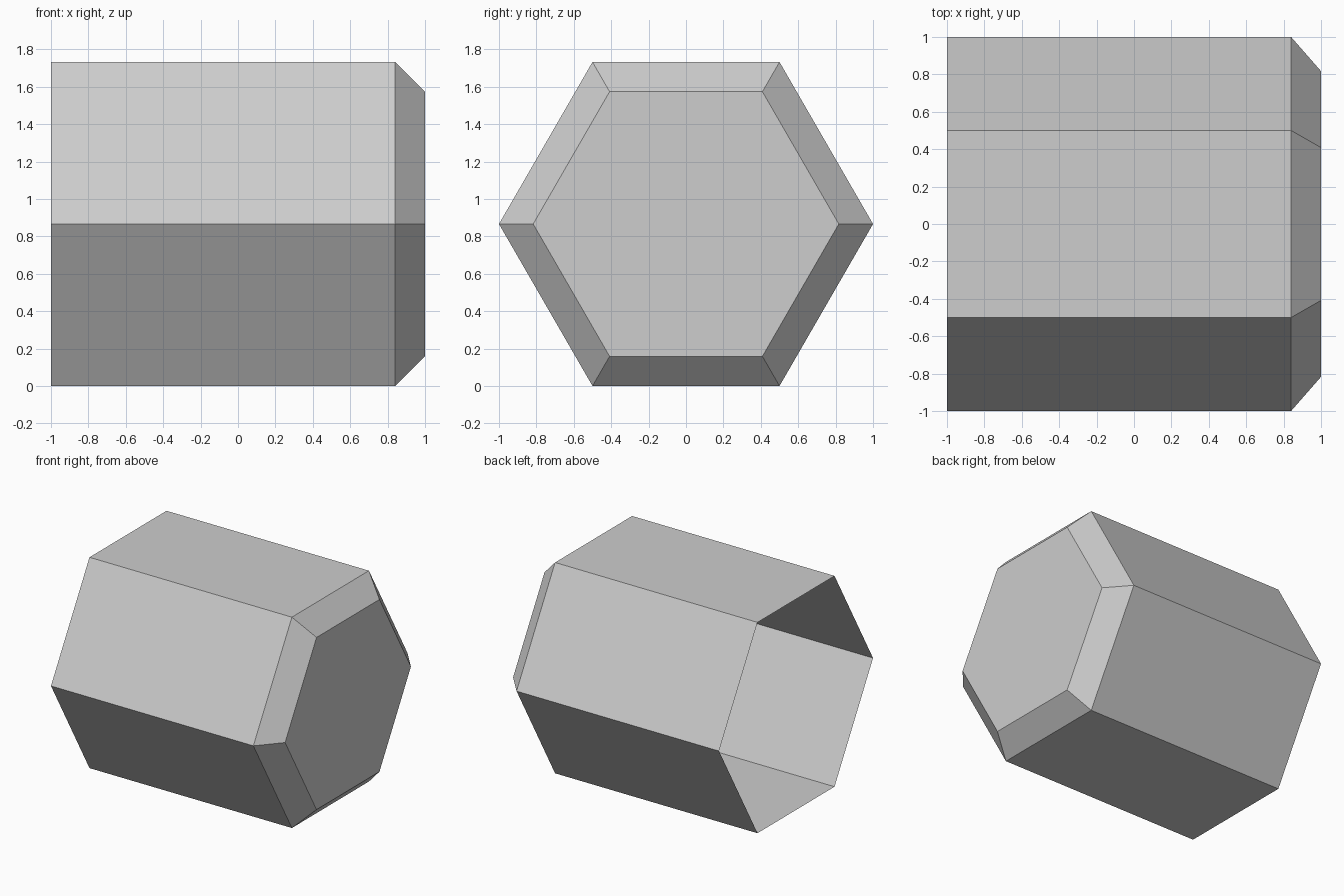
import bpy
import bmesh
from math import pi, sqrt
from mathutils import Matrix

cube = bpy.data.objects.get("Cube")
if cube:
    bpy.data.objects.remove(cube, do_unlink=True)

SIDES = 6
MID_Z = sqrt(3) / 2

# Plain grey material
grey = bpy.data.materials.new("mid_grey")
grey.use_nodes = True
colour = (0.61, 0.61, 0.61, 1)
grey.diffuse_color = colour
grey.node_tree.nodes["Principled BSDF"].inputs["Base Color"].default_value = colour

bm = bmesh.new()


def ring(x, radius):
    """Hexagon across the x axis, with flat edges at top and bottom."""
    place = Matrix.Translation((x, 0, MID_Z)) @ Matrix.Rotation(pi / 2, 4, "Y")
    return bmesh.ops.create_circle(bm, segments=SIDES, radius=radius, matrix=place)["verts"]


# Open rim, shoulder and closed end; the rim side stays open
rings = [ring(-1, 1), ring(0.84, 1), ring(1, 0.817)]
for a, b in zip(rings, rings[1:]):
    for i in range(SIDES):
        j = (i + 1) % SIDES
        bm.faces.new((a[i], a[j], b[j], b[i]))
bm.faces.new(rings[-1])

# Point the walls outward
bmesh.ops.recalc_face_normals(bm, faces=bm.faces)
end_face = max(bm.faces, key=lambda f: f.calc_center_median().x)
if end_face.normal.x < 0:
    bmesh.ops.reverse_faces(bm, faces=bm.faces)

mesh = bpy.data.meshes.new("hexagonal_shell")
bm.to_mesh(mesh)
bm.free()
mesh.materials.append(grey)
shell = bpy.data.objects.new("hexagonal_shell", mesh)
bpy.context.collection.objects.link(shell)
